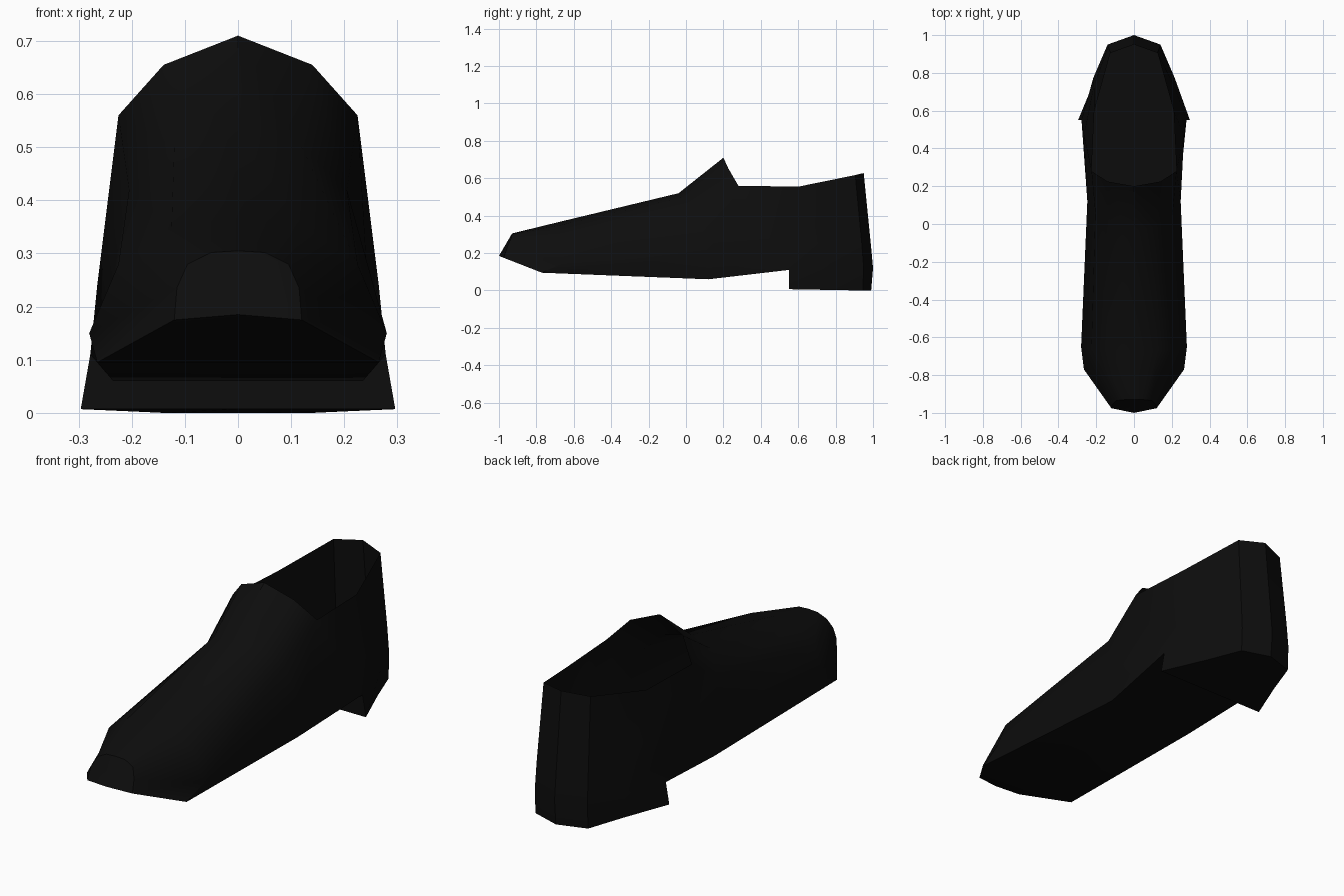
import bpy, bmesh, math

if "Cube" in bpy.data.objects:
    bpy.data.objects.remove(bpy.data.objects["Cube"])

black = bpy.data.materials.new("black leather")
black.diffuse_color = (0.004, 0.004, 0.004, 1)
black.use_nodes = True
black.node_tree.nodes["Principled BSDF"].inputs["Base Color"].default_value = black.diffuse_color


def half_faces_object(name, polys, angle):
    """Build polygons for the right half and their mirror image, welded."""
    bm = bmesh.new()
    for side in (1, -1):
        for poly in polys:
            pts = poly if side == 1 else poly[::-1]
            bm.faces.new([bm.verts.new((side * x, y, z)) for x, y, z in pts])
    bmesh.ops.remove_doubles(bm, verts=bm.verts, dist=0.0005)
    bmesh.ops.recalc_face_normals(bm, faces=bm.faces)
    me = bpy.data.meshes.new(name)
    bm.to_mesh(me)
    bm.free()
    me.materials.append(black)
    ob = bpy.data.objects.new(name, me)
    bpy.context.collection.objects.link(ob)
    bpy.ops.object.select_all(action='DESELECT')
    ob.select_set(True)
    bpy.context.view_layer.objects.active = ob
    bpy.ops.object.shade_smooth_by_angle(angle=math.radians(angle))
    return ob


def loft(sections):
    """Quads between neighbouring sections of equal length."""
    return [(a[i], b[i], b[i + 1], a[i + 1])
            for a, b in zip(sections, sections[1:]) for i in range(len(a) - 1)]


# forefoot half sections: sole centre, sole edge, bulge, shoulder, upper, ridge
toe = [(0, -1, .185), (.12, -.975, .175), (.115, -.955, .235),
       (.095, -.935, .28), (.05, -.93, .302), (0, -.93, .305)]
ball = [(0, -.77, .095), (.265, -.77, .095), (.28, -.65, .15),
        (.225, -.66, .28), (.125, -.67, .35), (0, -.68, .366)]
waist = [(0, .12, .06), (.235, .12, .06), (.247, .12, .19),
         (.205, .06, .42), (.12, -.01, .5), (0, -.04, .52)]
instep = [(0, .55, .11), (.278, .55, .11), (.265, .47, .24),
          (.225, .28, .56), (.14, .225, .655), (0, .2, .71)]

# heel half sections: heel base, sole edge, counter, rim
heel = [[(.296, .55, .007), instep[1], instep[2], instep[3]],
        [(.205, .77, .003), (.215, .775, .12), (.213, .73, .25), (.21, .6, .555)],
        [(.14, .945, 0), (.14, .95, .12), (.137, .94, .25), (.125, .905, .617)],
        [(0, .99, 0), (0, 1, .12), (0, .988, .25), (0, .95, .628)]]
breast_base = (0, .55, .007)

shell = [toe] + loft([toe, ball, waist, instep]) + loft(heel)
shell.append((instep[0], instep[1], heel[0][0], breast_base))    # heel breast
shell.append([breast_base] + [s[0] for s in heel])               # heel base
half_faces_object("shoe_shell", shell, 35)

# insole closing the hollow above the heel block
half_faces_object("insole", [[instep[0]] + [s[1] for s in heel]], 35)
